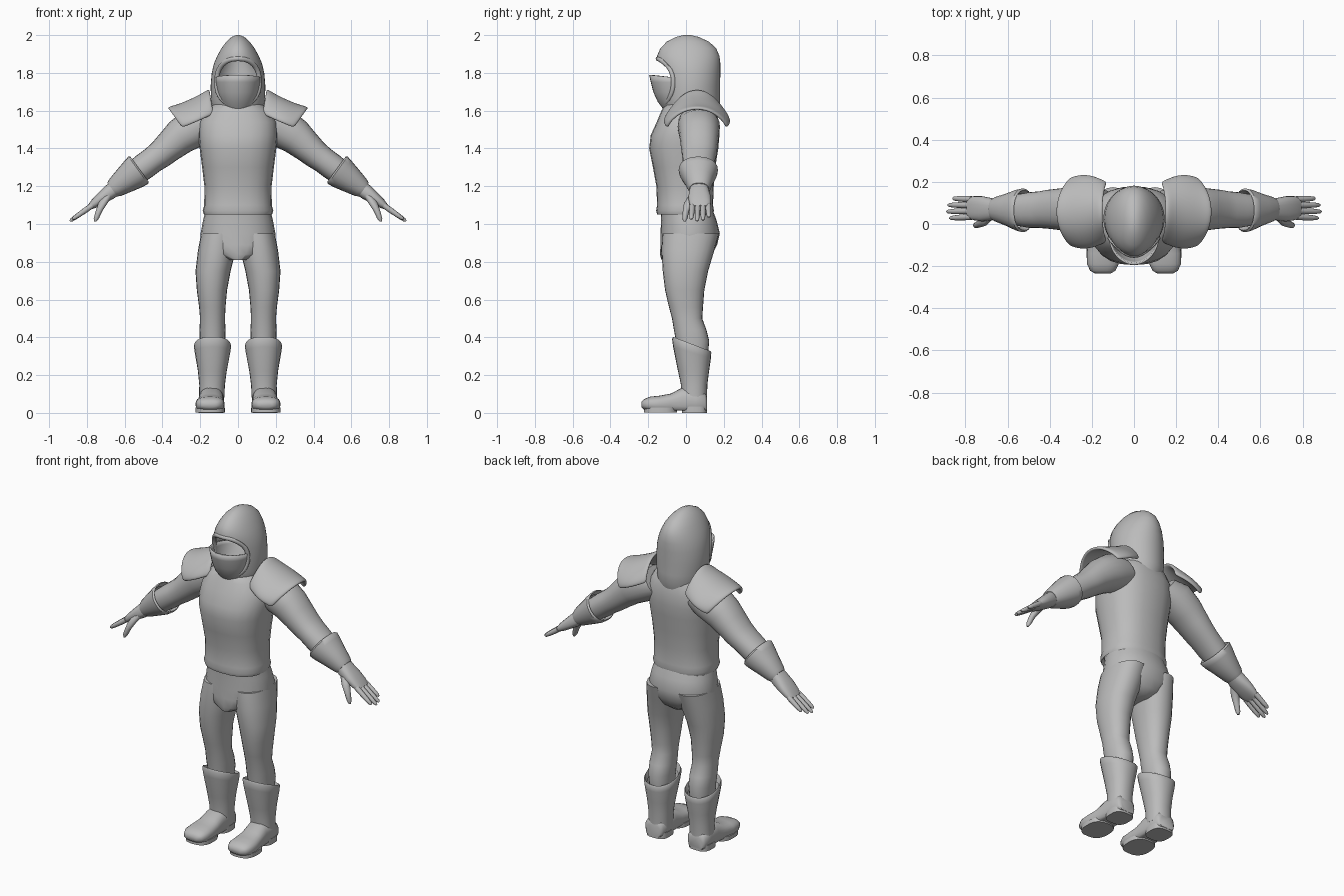
import bpy, bmesh, math
from mathutils import Vector

if "Cube" in bpy.data.objects:
    bpy.data.objects.remove(bpy.data.objects["Cube"])

grey = bpy.data.materials.new("plain_grey")
grey.use_nodes = True
grey.diffuse_color = (0.5, 0.5, 0.5, 1)
grey.node_tree.nodes["Principled BSDF"].inputs["Base Color"].default_value = (0.5, 0.5, 0.5, 1)

X, Y, Z = Vector((1, 0, 0)), Vector((0, 1, 0)), Vector((0, 0, 1))
ARM = Vector((0.81, 0, -0.59)).normalized()
ARM_UP = Vector((0.59, 0, 0.81)).normalized()


def finish(name, bm, mirror=False, solid=0, subsurf=0, angle=50):
    """Turn a bmesh into a smooth shaded object with its modifiers."""
    bmesh.ops.recalc_face_normals(bm, faces=bm.faces)
    mesh = bpy.data.meshes.new(name)
    bm.to_mesh(mesh)
    bm.free()
    mesh.materials.append(grey)
    ob = bpy.data.objects.new(name, mesh)
    bpy.context.collection.objects.link(ob)
    smooth(ob, angle)
    if solid:
        m = ob.modifiers.new("Thickness", 'SOLIDIFY')
        m.thickness, m.offset = solid, -1
    if subsurf:
        m = ob.modifiers.new("Smooth", 'SUBSURF')
        m.levels = m.render_levels = subsurf
    if mirror:
        ob.modifiers.new("Mirror", 'MIRROR').use_mirror_merge = False
    return ob


def smooth(ob, angle=50):
    bpy.ops.object.select_all(action='DESELECT')
    ob.select_set(True)
    bpy.context.view_layer.objects.active = ob
    bpy.ops.object.shade_smooth_by_angle(angle=math.radians(angle))


def loft(name, rings, u=X, v=Y, power=2.2, sides=24, start=True, end=True, floor=None, **kw):
    """Skin rounded rings (x, y, z, radius_u, radius_v, tilt) into one surface."""
    bm = bmesh.new()
    axis = u.cross(v)
    loops = []
    for x, y, z, a, b, *tilt in rings:
        loop = []
        for i in range(sides):
            t = math.tau * i / sides
            c, s = math.cos(t), math.sin(t)
            c = math.copysign(abs(c) ** (2 / power), c)
            s = math.copysign(abs(s) ** (2 / power), s)
            p = Vector((x, y, z)) + u * a * c + v * b * s
            if tilt:
                p += axis * tilt[0] * s
            if floor is not None:
                p.z = max(p.z, floor)
            loop.append(bm.verts.new(p))
        loops.append(loop)
    for lo, hi in zip(loops, loops[1:]):
        for i in range(sides):
            j = (i + 1) % sides
            bm.faces.new((lo[i], lo[j], hi[j], hi[i]))
    if start:
        bm.faces.new(loops[0])
    if end:
        bm.faces.new(loops[-1])
    return finish(name, bm, **kw)


# Tunic with a thick hem
loft("tunic", [
    (0, -.005, 1.07, .165, .135), (0, -.005, 1.05, .18, .147), (0, -.005, 1.07, .187, .153),
    (0, -.005, 1.1, .179, .148), (0, -.005, 1.2, .178, .152), (0, -.01, 1.3, .19, .165),
    (0, -.012, 1.4, .203, .183), (0, -.005, 1.47, .21, .182), (0, .01, 1.54, .205, .165),
    (0, .015, 1.6, .17, .145), (0, .02, 1.65, .11, .12)], power=2.4)

# Trousers
loft("hips", [
    (0, 0, 1.09, .168, .135), (0, .015, 1.02, .185, .147), (0, .022, .95, .198, .157),
    (0, .015, .89, .195, .15), (0, .0, .84, .14, .138), (0, -.015, .81, .05, .115)])
loft("trouser_legs", [
    (.1, .025, .95, .095, .15), (.112, .01, .86, .1, .14), (.132, -.003, .75, .093, .12),
    (.138, -.007, .65, .08, .104), (.136, 0, .56, .07, .09), (.135, .006, .5, .066, .08),
    (.135, .022, .44, .069, .086), (.135, .035, .38, .067, .088), (.135, .035, .3, .062, .08)],
    mirror=True)

# Boots: flared shaft with an open cuff, foot and sole
loft("boot_shafts", [
    (.136, .03, .33, .082, .085, -.035), (.135, .03, .365, .094, .099, -.038),
    (.135, .03, .355, .099, .104, -.036), (.135, .032, .32, .094, .1, -.03),
    (.136, .04, .22, .076, .082), (.137, .043, .15, .068, .07), (.14, .043, .06, .066, .068)],
    mirror=True, start=False)
loft("boot_feet", [
    (.142, .112, .04, .048, .04), (.142, .1, .055, .06, .055), (.142, .05, .06, .066, .07),
    (.142, -.02, .06, .066, .074), (.145, -.08, .05, .07, .052), (.148, -.14, .045, .077, .046),
    (.148, -.19, .046, .075, .04), (.148, -.222, .045, .06, .028), (.148, -.236, .044, .035, .014)],
    v=Z, power=2.5, floor=.012, mirror=True)
loft("boot_heels", [(.142, .045, z, .066, .066) for z in (0, .035)], power=3, mirror=True)
loft("boot_soles", [(.148, -.135, z, .078, .088) for z in (.003, .028)], power=2.6, mirror=True)

# Arms
loft("sleeves", [
    (.14, .06, 1.54, .1, .09), (.22, .068, 1.515, .112, .108), (.305, .07, 1.463, .104, .096),
    (.36, .07, 1.415, .098, .084), (.41, .07, 1.37, .092, .075), (.45, .068, 1.34, .087, .07),
    (.5, .066, 1.303, .084, .07), (.55, .066, 1.266, .075, .066)],
    u=Y, v=ARM_UP, mirror=True)
loft("gauntlet_cuffs", [
    (.545, .066, 1.272, .08, .072), (.521, .065, 1.29, .095, .083), (.528, .065, 1.285, .104, .089),
    (.55, .066, 1.267, .098, .085), (.6, .068, 1.23, .077, .07), (.65, .07, 1.193, .06, .054),
    (.665, .07, 1.182, .052, .045)], u=Y, v=ARM_UP, start=False, mirror=True)
loft("palms", [
    (.645, .07, 1.195, .045, .042), (.68, .07, 1.168, .054, .04), (.72, .072, 1.138, .06, .033),
    (.76, .075, 1.108, .057, .025), (.787, .076, 1.088, .048, .014)],
    u=Y, v=ARM_UP, power=2.5, mirror=True)
for i, name in enumerate(("index", "middle", "ring", "little")):
    root, tip = .034 + i * .028, .028 + i * .031
    reach = (.104, .118, .112, .088)[i]
    path = []
    for f, r in ((0, .015), (.35, .0145), (.7, .0125), (.93, .0095), (1, .004)):
        path.append((.772 + reach * f, root + (tip - root) * f, 1.098 - reach * .7 * f, r, r))
    loft(name + "_fingers", path, u=Y, v=ARM_UP, sides=12, power=2, mirror=True)
loft("thumbs", [
    (.69, .04, 1.15, .026, .026), (.715, .012, 1.11, .023, .024), (.735, 0, 1.07, .017, .018),
    (.75, -.006, 1.03, .014, .014), (.755, -.008, 1.013, .006, .006)],
    u=Y, v=X, sides=12, power=2, mirror=True)

# Shoulder plates: a flared saddle over each shoulder
bm = bmesh.new()
rows, cols, grid = 6, 12, []
for i in range(rows + 1):
    f = i / rows
    flare = .012 * abs(2 * f - 1) ** 3
    line = []
    for j in range(cols + 1):
        t = math.radians(-90 + 180 * j / cols)
        c, s = math.cos(t), math.sin(t)
        edge = .02 * abs(s) ** 8
        x = (.125 + .03 * c) * (1 - f) + (.3 + .072 * c) * f
        y = .058 + s * (.125 + .035 * math.sin(math.pi * min(1, f * .8)) + edge)
        z = (1.585 + .12 * c) * (1 - f) + (1.51 + .1 * c) * f + flare * c
        line.append(bm.verts.new((x, y, z)))
    grid.append(line)
for a, b in zip(grid, grid[1:]):
    for j in range(cols):
        bm.faces.new((a[j], a[j + 1], b[j + 1], b[j]))
finish("shoulder_plates", bm, mirror=True, solid=.02, subsurf=2)

# Hood: hollow shell with an oval opening cut through the front
HOOD = [(1.56, .04, .125, .125), (1.61, .03, .136, .15), (1.66, .028, .143, .152),
        (1.73, .026, .145, .154), (1.8, .022, .139, .16), (1.85, .016, .127, .166),
        (1.89, .012, .11, .165), (1.93, .012, .088, .148), (1.965, .01, .062, .112),
        (1.99, .008, .034, .06), (2.0, .006, .01, .02)]
hood = loft("hood", [(0, y, z, a, b) for z, y, a, b in HOOD], power=2, sides=40,
            start=False, solid=.016)
OPEN_Z, OPEN_W, OPEN_H = 1.752, .113, .123
cutter = loft("hood_cutter", [(0, y, OPEN_Z, OPEN_W, OPEN_H) for y in (-.4, -.005)],
              v=Z, power=2.3, sides=40)
cutter.hide_render = True
cut = hood.modifiers.new("Opening", 'BOOLEAN')
cut.operation, cut.object = 'DIFFERENCE', cutter
bpy.context.view_layer.objects.active = hood
for m in [m.name for m in hood.modifiers]:
    bpy.ops.object.modifier_apply(modifier=m)
bpy.data.objects.remove(cutter)
smooth(hood, 40)


def hood_front(x, z):
    """Front surface of the hood at a given place."""
    for lo, hi in zip(HOOD, HOOD[1:]):
        if lo[0] <= z <= hi[0]:
            f = (z - lo[0]) / (hi[0] - lo[0])
            _, y, a, b = [p + (q - p) * f for p, q in zip(lo, hi)]
            return y - b * math.sqrt(max(0, 1 - (x / a) ** 2))


# Rolled rim around the opening
bm = bmesh.new()
loops, steps, around = [], 48, 8
for i in range(steps):
    t = math.tau * i / steps
    c, s = math.cos(t), math.sin(t)
    c2 = math.copysign(abs(c) ** .87, c)
    s2 = math.copysign(abs(s) ** .87, s)
    x, z = OPEN_W * c2, OPEN_Z + OPEN_H * s2
    center = Vector((x, hood_front(x, z) + .004, z))
    out = Vector((c, 0, s))
    loops.append([bm.verts.new(center + .013 * (out * math.cos(k) - Y * math.sin(k)))
                  for k in (math.tau * n / around for n in range(around))])
for i in range(steps):
    a, b = loops[i], loops[(i + 1) % steps]
    for k in range(around):
        n = (k + 1) % around
        bm.faces.new((a[k], a[n], b[n], b[k]))
finish("hood_rim", bm)

# Face mask: open-topped cup that juts out of the hood
loft("face_mask", [
    (0, -.05, 1.61, .06, .06), (0, -.055, 1.65, .085, .085), (0, -.055, 1.7, .1, .108),
    (0, -.055, 1.75, .108, .122, -.004), (0, -.055, 1.775, .11, .13, -.015)],
    power=2, sides=32, end=False, solid=.01)
